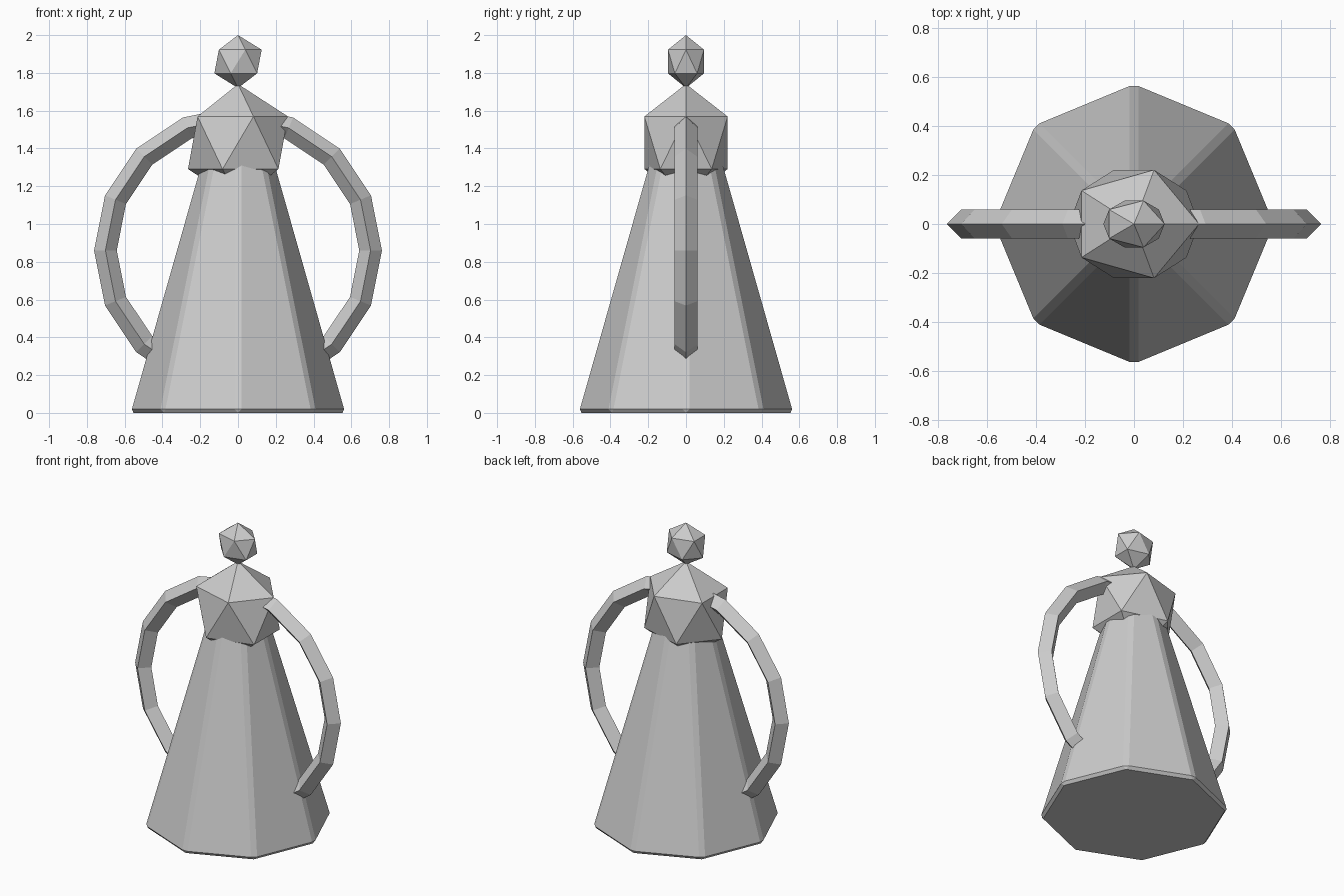
import bpy
import math

cube = bpy.data.objects.get("Cube")
if cube:
    bpy.data.objects.remove(cube, do_unlink=True)

# One plain grey for the whole figure
grey = bpy.data.materials.new("light_grey")
grey.use_nodes = True
colour = (0.6, 0.6, 0.6, 1.0)
grey.diffuse_color = colour
grey.node_tree.nodes["Principled BSDF"].inputs["Base Color"].default_value = colour


def finish(name):
    obj = bpy.context.object
    obj.name = name
    obj.data.name = name
    obj.data.materials.clear()
    obj.data.materials.append(grey)
    bpy.ops.object.transform_apply(location=False, rotation=True, scale=True)
    bpy.ops.object.shade_flat()
    return obj


def faceted_ball(name, z, size):
    bpy.ops.mesh.primitive_ico_sphere_add(subdivisions=1, radius=1, location=(0, 0, z))
    bpy.context.object.scale = size
    return finish(name)


# Eight-sided tapering skirt with narrow chamfers
HEIGHT = 1.4
bpy.ops.mesh.primitive_cone_add(vertices=8, radius1=0.575, radius2=0.177,
                                depth=HEIGHT, location=(0, 0, HEIGHT / 2))
skirt = finish("skirt")
bevel = skirt.modifiers.new("chamfer", 'BEVEL')
bevel.width = 0.02
bevel.segments = 1
bevel.limit_method = 'ANGLE'
bevel.angle_limit = math.radians(30)

# Chest and head
faceted_ball("chest", 1.43, (0.296, 0.259, 0.311))
faceted_ball("head", 1.86, (0.14, 0.112, 0.14))

# Both arms are one upright ring passing through the body
bpy.ops.mesh.primitive_torus_add(major_segments=16, minor_segments=4,
                                 major_radius=0.702, minor_radius=0.06,
                                 location=(0, 0, 0.86),
                                 rotation=(math.pi / 2, 0, 0))
finish("arms")
